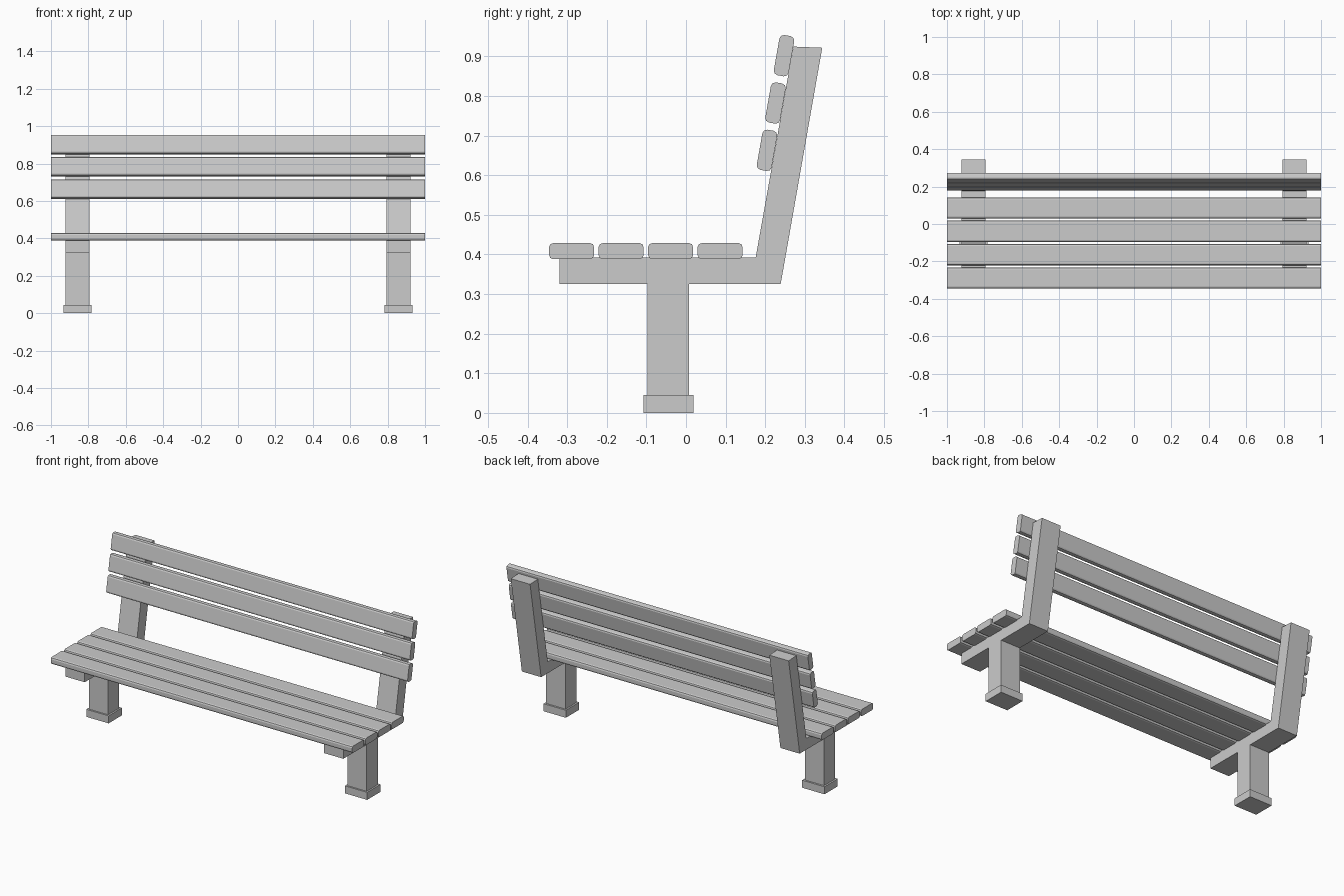
import bpy, bmesh
from math import radians, sin, cos

if "Cube" in bpy.data.objects:
    bpy.data.objects.remove(bpy.data.objects["Cube"])


def extrude_profile(name, points, x0, x1):
    """Extrude a closed (y, z) outline from x0 to x1."""
    bm = bmesh.new()
    face = bm.faces.new([bm.verts.new((x0, y, z)) for y, z in points])
    geo = bmesh.ops.extrude_face_region(bm, geom=[face])["geom"]
    moved = [v for v in geo if isinstance(v, bmesh.types.BMVert)]
    bmesh.ops.translate(bm, vec=(x1 - x0, 0, 0), verts=moved)
    bmesh.ops.recalc_face_normals(bm, faces=bm.faces)
    mesh = bpy.data.meshes.new(name)
    bm.to_mesh(mesh)
    bm.free()
    obj = bpy.data.objects.new(name, mesh)
    bpy.context.collection.objects.link(obj)
    return obj


def slat(name, y, z, width, height, tilt=0.0, r=0.011, steps=2):
    """Full-length plank with rounded long edges, tilted about x."""
    pts = []
    corners = [(1, 1, 0), (-1, 1, 90), (-1, -1, 180), (1, -1, 270)]
    for sy, sz, start in corners:
        for i in range(steps + 1):
            a = radians(start + 90 * i / steps)
            py = sy * (width / 2 - r) + r * cos(a)
            pz = sz * (height / 2 - r) + r * sin(a)
            pts.append((y + py * cos(tilt) - pz * sin(tilt),
                        z + py * sin(tilt) + pz * cos(tilt)))
    return extrude_profile(name, pts, -1.0, 1.0)


# Side frames: leg, seat bearer and leaning back post in one outline
frame = [(-0.097, 0.04), (0.008, 0.04), (0.008, 0.325), (0.239, 0.325),
         (0.344, 0.922), (0.271, 0.925), (0.176, 0.393), (-0.319, 0.393),
         (-0.319, 0.325), (-0.097, 0.325)]
# Foot blocks
foot = [(-0.107, 0), (0.019, 0), (0.019, 0.045), (-0.107, 0.045)]

for side, s in (("left", -1), ("right", 1)):
    extrude_profile(f"{side}_frame", frame, s * 0.794, s * 0.922)
    extrude_profile(f"{side}_foot", foot, s * 0.784, s * 0.932)

# Seat slats
for i in range(4):
    slat(f"seat_slat_{i + 1}", -0.289 + 0.125 * i, 0.4085, 0.114, 0.041)

# Back slats, following the lean of the posts
for i in range(3):
    slat(f"back_slat_{i + 1}", 0.2045 + 0.0215 * i, 0.663 + 0.1195 * i,
         0.038, 0.103, tilt=radians(-10))
